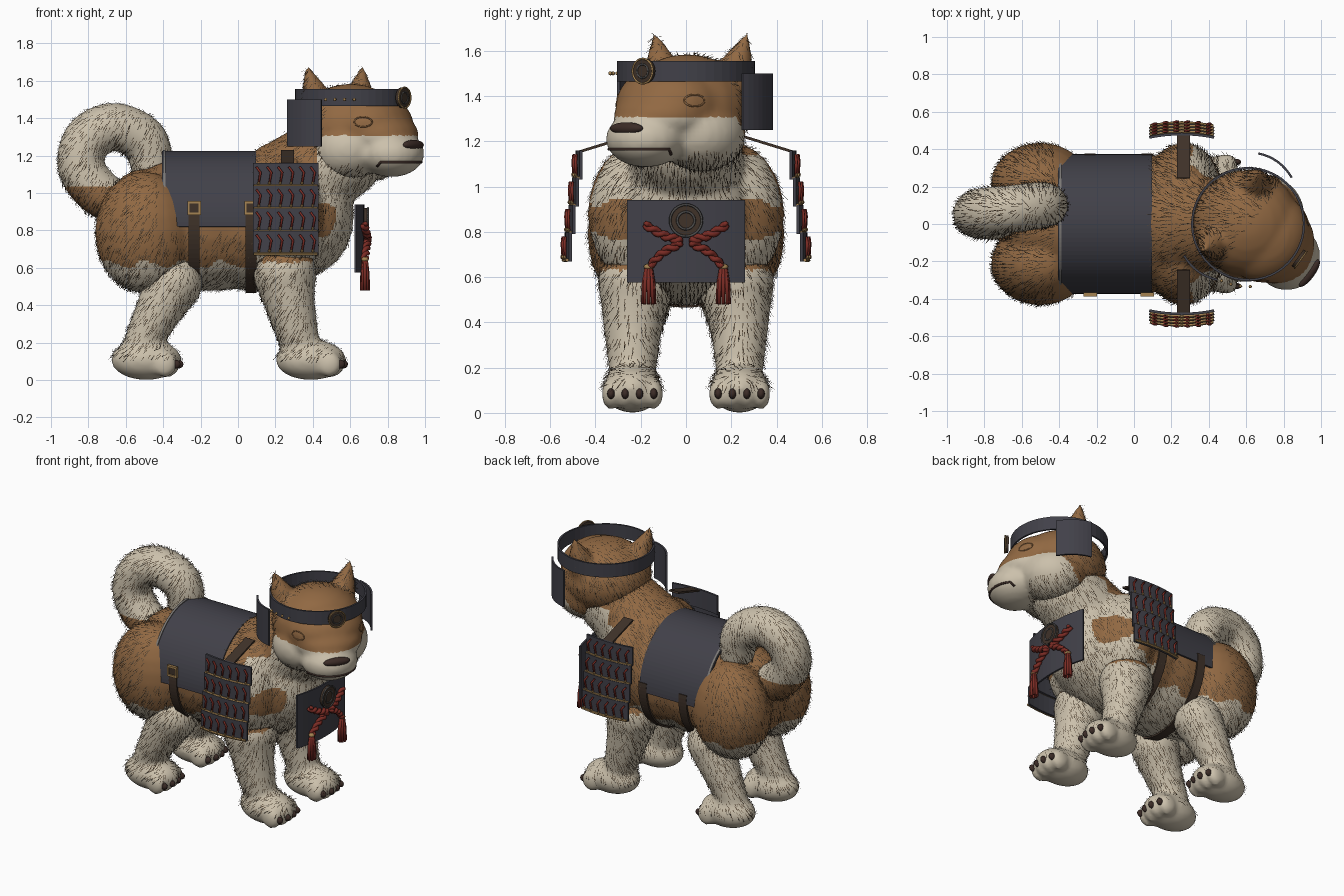
import bpy, bmesh, random
from math import pi, sin, cos, radians
from mathutils import Vector, Matrix
from mathutils.bvhtree import BVHTree

random.seed(4)
if "Cube" in bpy.data.objects:
    bpy.data.objects.remove(bpy.data.objects["Cube"])


def material(name, *rgb):
    m = bpy.data.materials.new(name)
    m.use_nodes = True
    m.diffuse_color = (*rgb, 1)
    m.node_tree.nodes["Principled BSDF"].inputs["Base Color"].default_value = (*rgb, 1)
    return m


CREAM = material("cream_fur", .6, .53, .41)
BROWN = material("brown_fur", .285, .14, .055)
HAIR = material("dark_hair", .09, .06, .035)
ARMOUR = material("dark_armour", .053, .052, .066)
LEATHER = material("leather", .05, .032, .022)
RED = material("red_cord", .2, .025, .018)
GOLD = material("gold", .38, .23, .085)
STEEL = material("steel", .2, .19, .18)
IRON = material("dark_iron", .075, .072, .07)
CLAW = material("claw_and_nose", .045, .025, .02)
SIDES = ((-1, "near"), (1, "far"))


def add(name, bm, mat, smooth=True, place=None):
    if place:
        bm.transform(place)
    bmesh.ops.recalc_face_normals(bm, faces=bm.faces)
    me = bpy.data.meshes.new(name)
    bm.to_mesh(me)
    bm.free()
    ob = bpy.data.objects.new(name, me)
    bpy.context.collection.objects.link(ob)
    me.materials.append(mat)
    if smooth:
        me.shade_smooth()
    return ob


def ball(bm, loc, size, seg=24):
    m = Matrix.Translation(loc) @ Matrix.Diagonal((*size, 1))
    bmesh.ops.create_uvsphere(bm, u_segments=seg, v_segments=seg // 2, radius=1, matrix=m)


def box(bm, loc, size, tilt=0):
    m = Matrix.Translation(loc) @ Matrix.Rotation(tilt, 4, 'X') @ Matrix.Diagonal((*size, 1))
    bmesh.ops.create_cube(bm, size=1, matrix=m)


def spline(pts, n=6):
    """Smooth path through (x, y, z, radius) points."""
    p = [Vector(q) for q in pts]
    p = [p[0]] + p + [p[-1]]
    out = []
    for a, b, c, d in zip(p, p[1:], p[2:], p[3:]):
        for k in range(n):
            t = k / n
            out.append(b + (c - a) * t / 2 + (a - b * 2.5 + c * 2 - d / 2) * t * t
                       + (b * 3 - a - c * 3 + d) * t ** 3 / 2)
    return out + [p[-1]]


def tube(bm, path, seg=8, round_ends=False):
    P = [Vector(p[:3]) for p in path]
    side = (P[1] - P[0]).orthogonal()
    rings = []
    for i, p in enumerate(P):
        t = (P[min(i + 1, len(P) - 1)] - P[max(i - 1, 0)]).normalized()
        side = (side - t * side.dot(t)).normalized()
        up = t.cross(side)
        rings.append([bm.verts.new(p + (side * cos(a) + up * sin(a)) * path[i][3])
                      for a in (2 * pi * k / seg for k in range(seg))])
    for r, s in zip(rings, rings[1:]):
        for k in range(seg):
            bm.faces.new((r[k], r[k - 1], s[k - 1], s[k]))
    for ring, q in ((rings[0], path[0]), (rings[-1], path[-1])):
        bm.faces.new(ring)
        if round_ends:
            ball(bm, q[:3], [q[3]] * 3)


def sheet(name, fn, nu, mat, thick, place=None):
    """Thin curved plate: fn(u, v) with u across and v up."""
    bm = bmesh.new()
    cols = [[bm.verts.new(fn(i / nu, v)) for v in (0, 1)] for i in range(nu + 1)]
    for a, b in zip(cols, cols[1:]):
        bm.faces.new((a[0], b[0], b[1], a[1]))
    bmesh.ops.recalc_face_normals(bm, faces=bm.faces)
    bmesh.ops.solidify(bm, geom=bm.faces[:], thickness=thick)
    return add(name, bm, mat, False, place)


def hoop(name, ra, rb, a0, a1, depth, mat, place, thick=.012):
    def fn(u, v):
        a = radians(a0 + (a1 - a0) * u)
        return ra * cos(a), rb * sin(a), (v - .5) * depth
    return sheet(name, fn, 48, mat, thick, place)


def coat(name, bm, is_brown, hairy, place=None):
    """Fuse overlapping forms into one pelt, colour it and grow short hairs."""
    ob = add(name, bm, CREAM, place=place)
    mod = ob.modifiers.new("fuse", 'REMESH')
    mod.mode, mod.voxel_size = 'VOXEL', .018
    mod = ob.modifiers.new("soften", 'SMOOTH')
    mod.iterations = 5
    bpy.context.view_layer.update()
    me = bpy.data.meshes.new_from_object(ob.evaluated_get(bpy.context.evaluated_depsgraph_get()))
    ob.modifiers.clear()
    ob.data = me
    me.materials.clear()
    me.materials.append(CREAM)
    me.materials.append(BROWN)
    me.shade_smooth()
    fur = bmesh.new()
    for f in me.polygons:
        c, n = f.center.copy(), f.normal.copy()
        f.material_index = int(is_brown(c))
        if random.random() < .42 and hairy(c):
            flow = Vector((-.6, random.uniform(-.3, .3), -1))
            d = (flow - n * flow.dot(n)).normalized() + n * random.uniform(.2, .6)
            w = n.cross(d).normalized() * .0024
            tip = c + d.normalized() * random.uniform(.025, .05)
            c += n * .002
            fur.faces.new([fur.verts.new(p) for p in (c - w, c + w, tip)])
    add(name + "_hairs", fur, HAIR, False)
    return ob


# Torso with haunches, shoulders, chest and neck
def torso_brown(c):
    wob = .02 * sin(c.x * 31 + c.z * 17)
    if c.x < .1:
        return c.z > .62 + wob
    if c.x < .3 + wob:
        return c.z > .7 + wob and (c.z > 1.12 or abs(c.y) > .1)
    return (.78 < c.z + wob < .93 and abs(c.y) > .22) or c.z > (1.14 if c.x < .42 else 1.24)


bm = bmesh.new()
ball(bm, (.11, 0, .845), (.49, .365, .37))
ball(bm, (-.15, 0, .84), (.55, .355, .365))
ball(bm, (.38, 0, .88), (.24, .28, .31))
ball(bm, (-.5, 0, .83), (.23, .26, .3))
for s, _ in SIDES:
    ball(bm, (.265, s * .185, .88), (.2, .25, .32))
    ball(bm, (-.5, s * .215, .79), (.265, .22, .325))
tube(bm, spline([(.27, 0, 1, .29), (.37, 0, 1.09, .26), (.54, 0, 1.2, .24)]), 24, True)
coat("torso", bm, torso_brown, lambda c: not (-.42 < c.x < .1 and c.z > .8))

# Legs, paws and claws
LEGS = (("front", .39, [(.25, .22, .57, .17), (.285, .235, .38, .13), (.345, .235, .15, .1)]),
        ("hind", -.49, [(-.345, .21, .52, .155), (-.425, .23, .37, .125), (-.54, .235, .15, .09)]))
for s, tag in SIDES:
    for kind, fx, path in LEGS:
        bm, claws = bmesh.new(), bmesh.new()
        tube(bm, spline([(x, s * y, z, r) for x, y, z, r in path]), 20, True)
        ball(bm, (fx, s * .237, .108), (.19, .13, .108))
        for k in range(4):
            y, x = s * .237 + (k - 1.5) * .063, fx + .12 - abs(k - 1.5) * .015
            ball(bm, (x, y, .085), (.068, .042, .07))
            ball(claws, (x + .058, y, .085), (.028, .017, .024), 12)
        coat(f"{kind}_leg_{tag}", bm, lambda c: c.z > .63, lambda c: c.z > .11)
        add(f"{kind}_claws_{tag}", claws, CLAW)

# Curled tail
bm = bmesh.new()
tube(bm, spline([(-.6, .04, .93, .11), (-.74, .04, 1, .125), (-.84, .05, 1.14, .125),
                 (-.8, .065, 1.29, .13), (-.66, .08, 1.355, .128), (-.5, .1, 1.28, .125),
                 (-.46, .1, 1.13, .11)]), 24, True)
coat("tail", bm, lambda c: c.z < 1.03 and c.x < -.55, lambda c: True)

# Head, turned to one side
HEAD = Matrix.Translation((.61, 0, 0)) @ Matrix.Rotation(radians(-36), 4, 'Z')
TO_HEAD = HEAD.inverted()
MUZZLE = Vector((.275, -.02, 0))


def head_brown(c):
    p = TO_HEAD @ c
    return p.z > 1.31 or p.x < (p.z - 1.31) * .8 + .02


def head_hairy(c):
    p = TO_HEAD @ c
    return p.x < .02 or p.z < 1.16 and p.x < .2


bm = bmesh.new()
ball(bm, (-.01, 0, 1.35), (.285, .285, .235))
ball(bm, (.12, 0, 1.36), (.225, .25, .18))
ball(bm, (.165, 0, 1.31), (.225, .225, .13))
ball(bm, MUZZLE + Vector((0, 0, 1.21)), (.175, .18, .125))
for s, _ in SIDES:
    ball(bm, (.04, s * .11, 1.235), (.21, .195, .17))
    tube(bm, [(-.09, s * .18, 1.46, .095), (-.1, s * .215, 1.56, .064), (-.115, s * .255, 1.68, .008)], 16)
head = coat("head", bm, head_brown, head_hairy, HEAD)
tree = BVHTree.FromPolygons([v.co for v in head.data.vertices],
                            [p.vertices for p in head.data.polygons])


def on_face(centre, angle, z, r):
    """Point on the head surface, seen from a centre in head space."""
    d = Vector((cos(angle), sin(angle), 0))
    base = centre + Vector((0, 0, z))
    hit = tree.ray_cast(HEAD @ (base + d), HEAD.to_3x3() @ -d)[0] or HEAD @ (base + d * .17)
    return (*hit, r)


# Mouth, nose and closed eyes
bm = bmesh.new()
mouth = [on_face(MUZZLE, radians(a), 1.165 - (.022 if abs(a) > 75 else 0), .007) for a in range(-85, 86, 10)]
tube(bm, mouth)
add("mouth", bm, CLAW)
bm = bmesh.new()
ball(bm, MUZZLE + Vector((.145, 0, 1.257)), (.028, .088, .027))
add("nose", bm, CLAW, place=HEAD)
for s, tag in SIDES:
    bm = bmesh.new()
    ring = [2 * pi * k / 20 for k in range(21)]
    tube(bm, [on_face(Vector((.02, 0, 0)), s * .8 + .16 * cos(a), 1.38 + .026 * sin(a), .004)
              for a in ring], 6)
    add("eyelid_" + tag, bm, BROWN)

# Helmet band, cheek guards and rivets
hoop("helmet_band", .305, .305, 0, 360, .09, ARMOUR, HEAD @ Matrix.Translation((0, 0, 1.51)))
for s, tag in SIDES:
    sheet("cheek_guard_" + tag,
          lambda u, v: (-.18 + .225 * u, s * (.368 - .025 * (2 * u - 1) ** 2), 1.25 + .25 * v),
          8, ARMOUR, .012, HEAD)
bm = bmesh.new()
for k in range(4):
    a = radians(-52 - 9 * k)
    ball(bm, (.335 * cos(a), .335 * sin(a), 1.5), (.009, .009, .009), 8)
add("band_rivets", bm, GOLD, place=HEAD)


def medallion(name, r, rim, place):
    bm = bmesh.new()
    bmesh.ops.create_cone(bm, cap_ends=True, segments=32, radius1=r, radius2=r, depth=.02, matrix=place)
    add(name, bm, LEATHER, False)
    for q, mat, part in ((r, rim, "_rim"), (r * .55, IRON, "_inner_ring")):
        bm = bmesh.new()
        tube(bm, [(q * cos(k * pi / 16), q * sin(k * pi / 16), .01, r * .08) for k in range(33)], 6)
        add(name + part, bm, mat, place=place)


FACING = Matrix.Rotation(pi / 2, 4, 'Y')
medallion("helmet_medallion", .055, GOLD, HEAD @ Matrix.Translation((.33, .01, 1.51)) @ FACING)

# Back armour, girth straps and buckles
ALONG = Matrix(((0, 0, 1, 0), (1, 0, 0, 0), (0, 1, 0, 0), (0, 0, 0, 1)))
hoop("back_armour", .374, .405, 0, 180, .5, ARMOUR, Matrix.Translation((-.155, 0, .82)) @ ALONG)
hoop("back_armour_trim", .38, .411, 0, 180, .014, STEEL, Matrix.Translation((-.395, 0, .82)) @ ALONG)
for x, tag in ((-.235, "rear"), (.07, "front")):
    hoop("girth_strap_" + tag, .376, .385, 175, 365, .06, LEATHER, Matrix.Translation((x, 0, .85)) @ ALONG)
    bm = bmesh.new()
    for e in (-.03, .03):
        box(bm, (x + e, -.377, .92), (.012, .02, .075))
        box(bm, (x, -.377, .92 + e), (.06, .02, .014))
    add("buckle_" + tag, bm, GOLD, False)
    bm = bmesh.new()
    box(bm, (x, -.372, .92), (.05, .014, .05))
    add("buckle_leather_" + tag, bm, LEATHER, False)

# Laced shoulder guards
for s, tag in SIDES:
    bm = bmesh.new()
    box(bm, (.265, s * .36, 1.188), (.07, .24, .012), -s * .3)
    add("shoulder_strap_" + tag, bm, LEATHER, False)
    laces, studs = bmesh.new(), bmesh.new()
    for row in range(4):
        top = 1.16 - .121 * row

        def out(x, lift=0):
            return s * (.488 + .016 * row + lift - .018 * ((x - .255) / .175) ** 2)

        sheet(f"shoulder_plate_{tag}_{row + 1}",
              lambda u, v: (.08 + .35 * u, out(.08 + .35 * u), top - .128 * (1 - v)), 8, ARMOUR, .014)
        tube(studs, [(x, out(x, .006), top - .122, .008) for x in (.085, .17, .255, .34, .425)], 6)
        for k in range(6):
            x = .11 + .058 * k
            tube(laces, [(x - .012, out(x, .009), top - .02, .006), (x + .01, out(x, .012), top - .05, .007),
                         (x, out(x, .009), top - .11, .006)], 6)
            ball(studs, (x, out(x, .012), top - .108), (.008, .008, .01), 8)
    add("shoulder_laces_" + tag, laces, RED)
    add("shoulder_studs_" + tag, studs, GOLD, False)


# Chest plate with medallion, twisted cords and tassels
def plate_x(y):
    return .675 - .6 * y * y


sheet("chest_plate", lambda u, v: (plate_x(.52 * u - .26), .52 * u - .26, .575 + .365 * v), 12, ARMOUR, .012)
medallion("chest_medallion", .07, IRON, Matrix.Translation((.685, 0, .85)) @ FACING)
for s, tag in SIDES:
    bm = bmesh.new()
    route = spline([(0, s * .18, .83, 0), (0, s * .1, .785, 0), (0, s * .025, .755, 0),
                    (0, s * .1, .71, 0), (0, s * .16, .65, 0)], 8)
    for phase in (0, pi):
        tube(bm, [(plate_x(p.y) + .018 + .011 * cos(i * .9 + phase), p.y, p.z + .011 * sin(i * .9 + phase), .013)
                  for i, p in enumerate(route)])
    add("chest_cord_" + tag, bm, RED)
    bm = bmesh.new()
    for k in range(8):
        a = k * pi / 4
        tx, ty = plate_x(.165) + .02, s * .165
        tube(bm, [(tx + .008 * cos(a), ty + .01 * sin(a), .645, .008),
                  (tx + .016 * cos(a), ty + .022 * sin(a), .57, .009),
                  (tx + .02 * cos(a), ty + .026 * sin(a), .48, .008)], 6)
    add("tassel_" + tag, bm, RED)
    bm = bmesh.new()
    ball(bm, (tx, ty, .645), (.02, .022, .014), 12)
    add("tassel_ring_" + tag, bm, GOLD)
